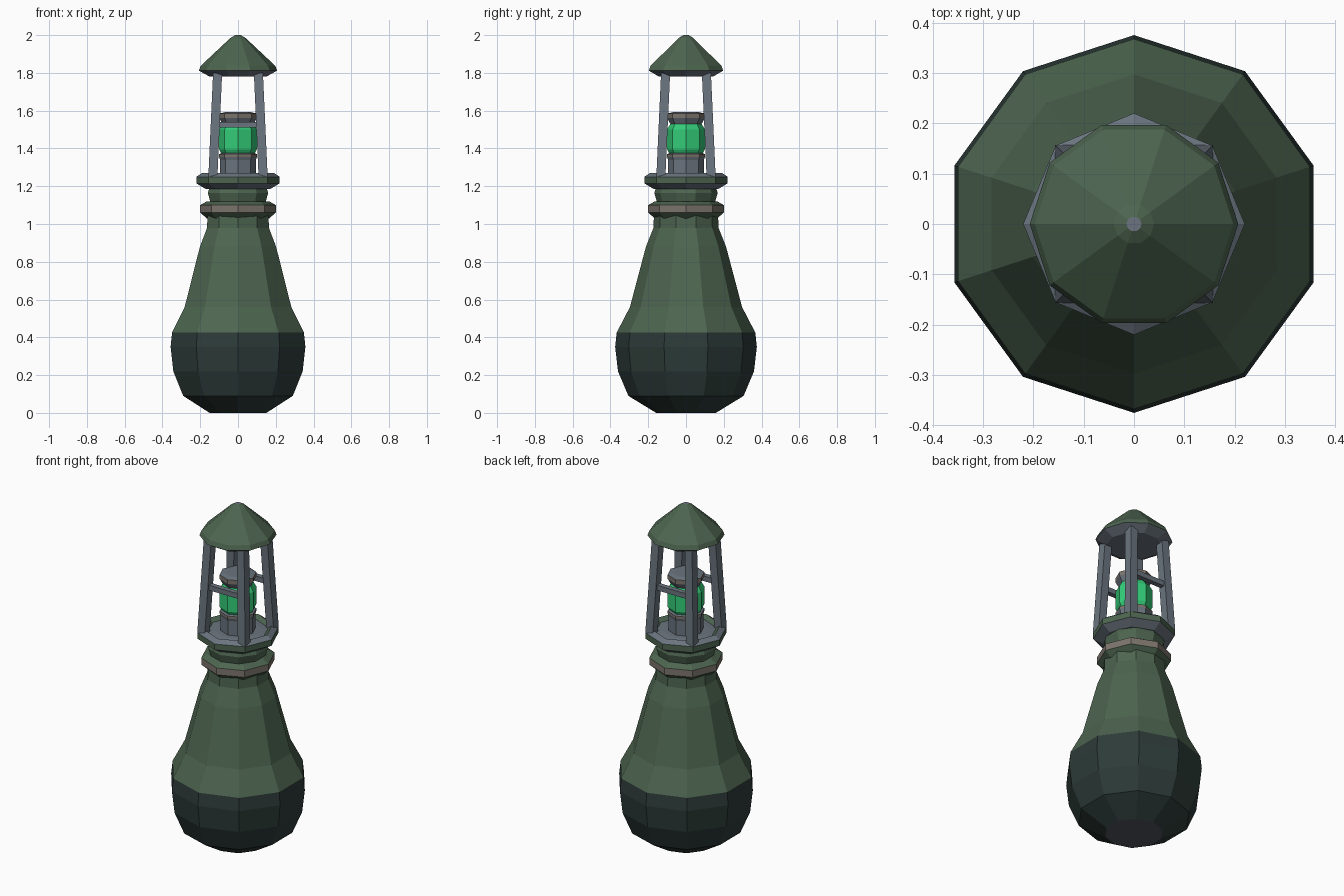
import bpy
import bmesh
from math import cos, sin, pi, radians
from mathutils import Vector

if "Cube" in bpy.data.objects:
    bpy.data.objects.remove(bpy.data.objects["Cube"], do_unlink=True)


def material(name, rgb):
    m = bpy.data.materials.new(name)
    m.use_nodes = True
    colour = (*rgb, 1.0)
    m.diffuse_color = colour
    m.node_tree.nodes["Principled BSDF"].inputs["Base Color"].default_value = colour
    return m


green = material("green paint", (0.075, 0.13, 0.08))
dark = material("dark hull paint", (0.026, 0.044, 0.040))
grey = material("grey metal", (0.145, 0.175, 0.21))
base_grey = material("dark base metal", (0.08, 0.09, 0.115))
taupe = material("taupe band", (0.20, 0.175, 0.15))
glass = material("green glass", (0.034, 0.61, 0.19))


def finish(name, bm, mats):
    bmesh.ops.recalc_face_normals(bm, faces=bm.faces)
    mesh = bpy.data.meshes.new(name)
    bm.to_mesh(mesh)
    bm.free()
    for m in mats:
        mesh.materials.append(m)
    obj = bpy.data.objects.new(name, mesh)
    bpy.context.collection.objects.link(obj)
    return obj


def lathe(name, sides, start, profile, bottom, top):
    """Closed faceted turning; each row is radius, height, material of the band above it."""
    bm = bmesh.new()
    mats = []

    def slot(m):
        if m not in mats:
            mats.append(m)
        return mats.index(m)

    rings = []
    for r, z, *_ in profile:
        angles = [radians(start) + 2 * pi * i / sides for i in range(sides)]
        rings.append([bm.verts.new((r * cos(a), r * sin(a), z)) for a in angles])
    for row, lower, upper in zip(profile, rings, rings[1:]):
        for i in range(sides):
            j = (i + 1) % sides
            face = bm.faces.new((lower[i], lower[j], upper[j], upper[i]))
            face.material_index = slot(row[2])
    bm.faces.new(rings[0][::-1]).material_index = slot(bottom)
    bm.faces.new(rings[-1]).material_index = slot(top)
    return finish(name, bm, mats)


def beam(name, a, b, width):
    """Square bar from a to b; ends stay square to the main axis of travel."""
    a, b = Vector(a), Vector(b)
    d = b - a
    main = max(range(3), key=lambda k: abs(d[k]))
    bm = bmesh.new()
    bmesh.ops.create_cube(bm, size=1)
    for v in bm.verts:
        centre = b if v.co[main] > 0 else a
        offset = v.co * width
        offset[main] = 0
        v.co = centre + offset
    return finish(name, bm, [grey])


# Hull with dark lower half and green upper half
lathe("hull", 10, 90, [
    (0.158, 0.00, dark), (0.305, 0.09, dark), (0.36, 0.22, dark),
    (0.375, 0.35, dark), (0.367, 0.425, green), (0.297, 0.56, green),
    (0.212, 0.88, green), (0.172, 0.98, green), (0.168, 1.11, green),
    (0.155, 1.12, green), (0.168, 1.165, green), (0.155, 1.20, green)],
    base_grey, green)

# Collar around the neck
lathe("neck_collar", 8, 0, [
    (0.165, 1.03, green), (0.20, 1.06, taupe),
    (0.20, 1.10, green), (0.165, 1.12, green)], green, green)

# Dished deck under the lantern
lathe("deck", 8, 0, [
    (0.17, 1.185, grey), (0.22, 1.215, green), (0.22, 1.25, grey),
    (0.19, 1.27, green), (0.165, 1.25, grey), (0.125, 1.255, grey)],
    grey, grey)

# Lantern: pedestal, lens and cap
lathe("lantern_pedestal", 8, 0, [
    (0.095, 1.25, grey), (0.095, 1.34, grey), (0.10, 1.355, taupe),
    (0.10, 1.37, grey), (0.08, 1.38, grey)], grey, grey)
lathe("lens", 8, 0, [
    (0.08, 1.36, glass), (0.10, 1.395, glass),
    (0.10, 1.50, glass), (0.08, 1.535, glass)], glass, glass)
lathe("lantern_cap", 8, 0, [
    (0.08, 1.525, grey), (0.10, 1.56, taupe),
    (0.10, 1.585, grey), (0.07, 1.592, grey)], grey, grey)

# Four leaning posts
for sx, side in ((1, "left"), (-1, "right")):
    for sy, end in ((-1, "front"), (1, "back")):
        beam(f"{end}_{side}_post", (sx * 0.133, sy * 0.133, 1.25),
             (sx * 0.108, sy * 0.108, 1.80), 0.048)

# Cross bars on the front and back
for sy, end in ((-1, "front"), (1, "back")):
    beam(f"{end}_cross_bar", (-0.12, sy * 0.12, 1.525), (0.12, sy * 0.12, 1.525), 0.03)

# Conical roof
lathe("roof", 10, 0, [
    (0.15, 1.78, grey), (0.207, 1.812, green), (0.197, 1.838, green),
    (0.04, 1.985, green), (0.015, 2.00, green)], grey, grey)
